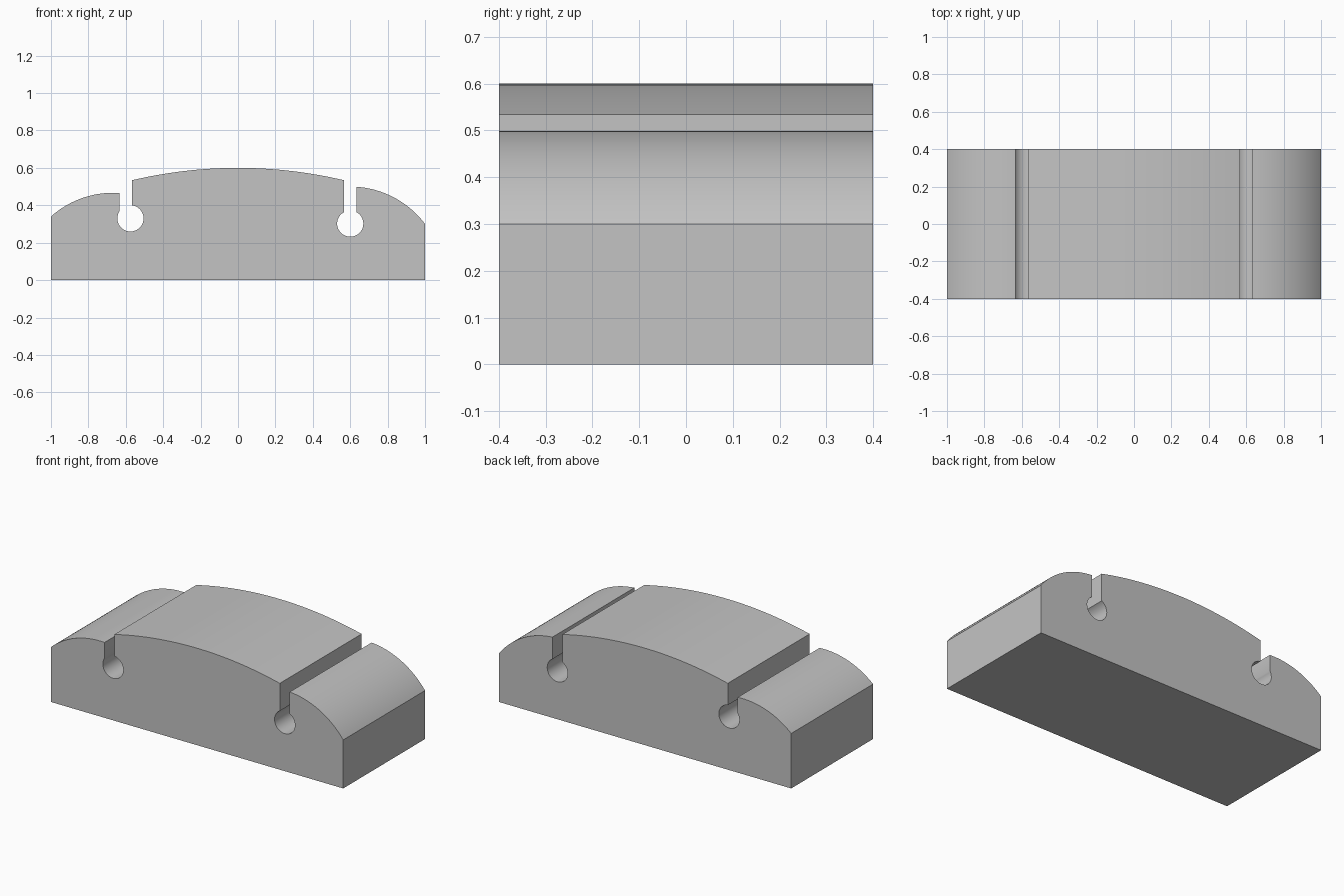
import bpy
import bmesh
from math import sqrt, atan2, cos, sin, pi, radians

cube = bpy.data.objects.get("Cube")
if cube:
    bpy.data.objects.remove(cube)

HALF_DEPTH = 0.4
SLOT_X, SLOT_HALF = 0.6, 0.034
HOLE_R = 0.07


def crown(cx, cz, r, x0, x1, steps):
    """Points on the upper part of a circle, from x0 to x1."""
    a0 = atan2(sqrt(r * r - (x0 - cx) ** 2), x0 - cx)
    a1 = atan2(sqrt(r * r - (x1 - cx) ** 2), x1 - cx)
    angles = [a0 + (a1 - a0) * i / steps for i in range(steps + 1)]
    return [(cx + r * cos(a), cz + r * sin(a)) for a in angles]


def keyhole(slot_x, cx, cz, steps=40):
    """Round hole below a slot, walked from left wall to right wall."""
    left = slot_x - SLOT_HALF - cx
    right = slot_x + SLOT_HALF - cx
    a0 = atan2(sqrt(HOLE_R ** 2 - left ** 2), left)
    a1 = atan2(sqrt(HOLE_R ** 2 - right ** 2), right) + 2 * pi
    angles = [a0 + (a1 - a0) * i / steps for i in range(steps + 1)]
    return [(cx + HOLE_R * cos(a), cz + HOLE_R * sin(a)) for a in angles]


# Outline of the block, from bottom left over the top to bottom right
inner, outer = SLOT_X - SLOT_HALF, SLOT_X + SLOT_HALF
outline = [(-1, 0)]
outline += crown(-0.667, -0.033, 0.5, -1, -outer, 24)
outline += keyhole(-SLOT_X, -0.575, 0.33)
outline += crown(0, -1.86, 2.46, -inner, inner, 32)
outline += keyhole(SLOT_X, 0.6, 0.302)
outline += crown(0.6, 0, 0.5, outer, 1, 24)
outline += [(1, 0)]

# Extrude the outline through the depth
bm = bmesh.new()
front = bm.faces.new([bm.verts.new((x, -HALF_DEPTH, z)) for x, z in outline])
result = bmesh.ops.extrude_face_region(bm, geom=[front])
back_verts = [v for v in result["geom"] if isinstance(v, bmesh.types.BMVert)]
bmesh.ops.translate(bm, vec=(0, 2 * HALF_DEPTH, 0), verts=back_verts)
bmesh.ops.recalc_face_normals(bm, faces=bm.faces)
mesh = bpy.data.meshes.new("slotted_block")
bm.to_mesh(mesh)
bm.free()

block = bpy.data.objects.new("slotted_block", mesh)
bpy.context.collection.objects.link(block)

# Plain grey material
grey = bpy.data.materials.new("grey")
grey.use_nodes = True
colour = (0.55, 0.55, 0.55, 1)
grey.diffuse_color = colour
grey.node_tree.nodes["Principled BSDF"].inputs["Base Color"].default_value = colour
mesh.materials.append(grey)

# Smooth crowns and holes, crisp edges
bpy.ops.object.select_all(action="DESELECT")
block.select_set(True)
bpy.context.view_layer.objects.active = block
bpy.ops.object.shade_smooth_by_angle(angle=radians(30))
